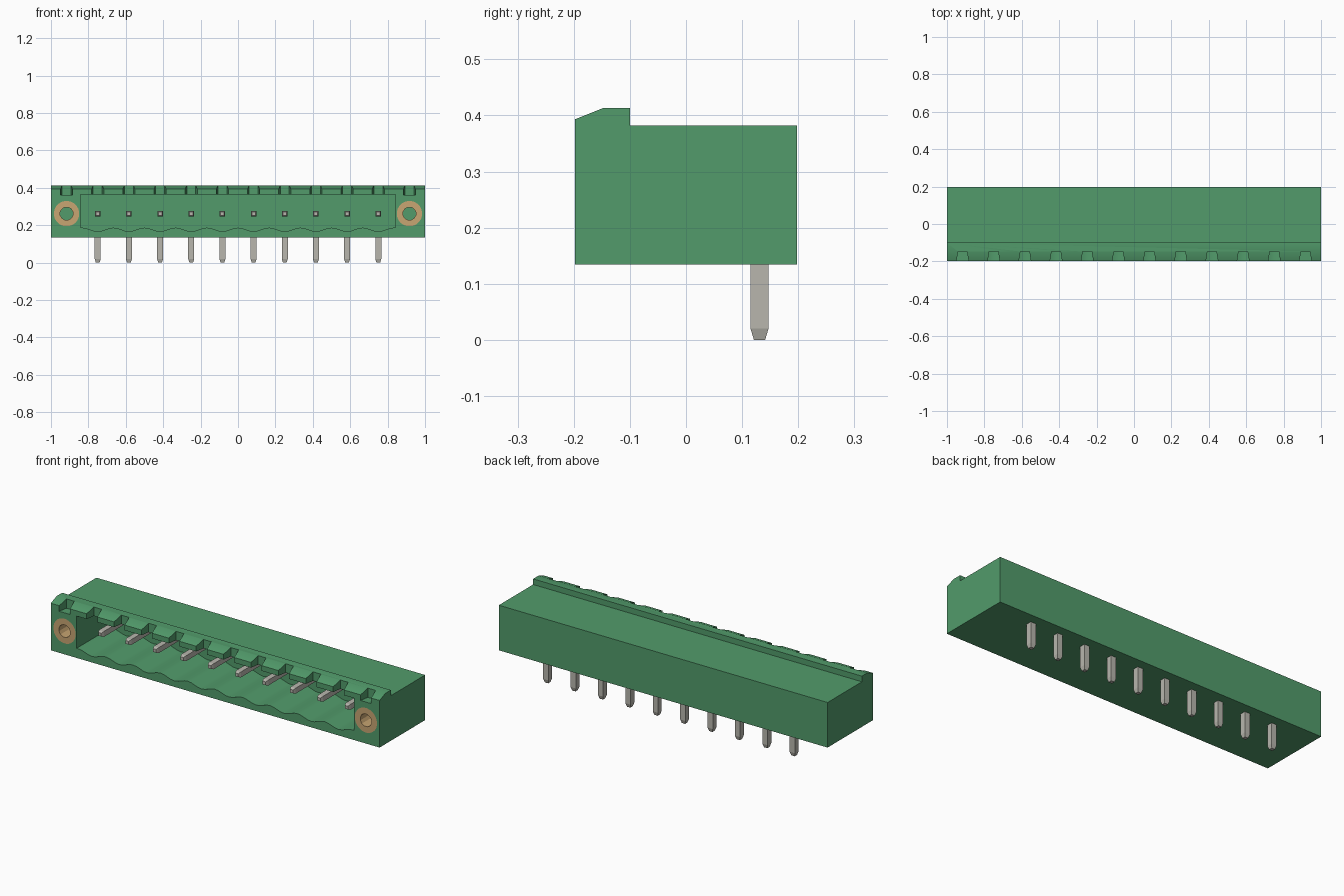
import bpy, bmesh, math
from mathutils import Vector

if "Cube" in bpy.data.objects:
    bpy.data.objects.remove(bpy.data.objects["Cube"], do_unlink=True)

PITCH = 1 / 6
PINS = [(i - 4.5) * PITCH for i in range(10)]
NOTCHES = [(i - 5.5) * PITCH for i in range(12)]
FRONT, BACK, BASE = -0.198, 0.198, 0.134
PIN_Z, LEG_Y = 0.262, 0.131


def material(name, rgb):
    m = bpy.data.materials.new(name)
    m.use_nodes = True
    m.diffuse_color = (*rgb, 1)
    m.node_tree.nodes["Principled BSDF"].inputs["Base Color"].default_value = (*rgb, 1)
    return m


GREEN = material("green plastic", (0.084, 0.33, 0.147))
METAL = material("tin metal", (0.48, 0.47, 0.42))
BRASS = material("brass", (0.58, 0.38, 0.17))


def loft(name, sections, mat):
    """Skin matching closed outlines and cap both ends."""
    bm = bmesh.new()
    rings = [[bm.verts.new(p) for p in s] for s in sections]
    n = len(rings[0])
    for a, b in zip(rings, rings[1:]):
        for i in range(n):
            j = (i + 1) % n
            bm.faces.new((a[i], a[j], b[j], b[i]))
    bm.faces.new(rings[0])
    bm.faces.new(rings[-1])
    bmesh.ops.recalc_face_normals(bm, faces=bm.faces)
    me = bpy.data.meshes.new(name)
    bm.to_mesh(me)
    bm.free()
    me.materials.append(mat)
    ob = bpy.data.objects.new(name, me)
    bpy.context.collection.objects.link(ob)
    return ob


def cut(target, cutter):
    """Subtract the cutter, then discard it."""
    mod = target.modifiers.new("cut", "BOOLEAN")
    mod.operation, mod.solver, mod.object = "DIFFERENCE", "EXACT", cutter
    bpy.context.view_layer.objects.active = target
    bpy.ops.object.modifier_apply(modifier=mod.name)
    bpy.data.objects.remove(cutter, do_unlink=True)


def circle(x, y, radius, sides):
    return [(x + radius * math.cos(math.tau * (i + 0.5) / sides), y,
             PIN_Z + radius * math.sin(math.tau * (i + 0.5) / sides)) for i in range(sides)]


def square(centre, half, u, v):
    return [Vector(centre) + half * (a * Vector(u) + b * Vector(v))
            for a, b in ((-1, -1), (1, -1), (1, 1), (-1, 1))]


# Housing with a raised, sloped front lip
profile = [(FRONT, BASE), (BACK, BASE), (BACK, 0.382), (-0.1, 0.382),
           (-0.1, 0.413), (-0.148, 0.413), (FRONT, 0.393)]
housing = loft("housing", [[(x, y, z) for y, z in profile] for x in (-1, 1)], GREEN)

# Socket cavity with a scalloped floor
steps = 80
floor = [(-0.843, 0.187)]
for i in range(steps + 1):
    x = (i / steps - 0.5) * 10 * PITCH
    floor.append((x, 0.177 + 0.01 * math.cos(math.tau * x / PITCH)))
floor += [(0.843, 0.187), (0.843, 0.364), (-0.843, 0.364)]
cut(housing, loft("cavity_cutter", [[(x, y, z) for x, z in floor] for y in (-0.3, 0.1)], GREEN))

# Tapered coding notches in the lip
for x in NOTCHES:
    plan = [(x - 0.034, FRONT - 0.01), (x + 0.034, FRONT - 0.01),
            (x + 0.024, -0.147), (x - 0.024, -0.147)]
    cut(housing, loft("notch_cutter", [[(a, b, z) for a, b in plan] for z in (0.362, 0.5)], GREEN))

# Threaded flange inserts at both ends
for side, label in ((-1, "right"), (1, "left")):
    x = side * 5.5 * PITCH
    cut(housing, loft("bore_cutter", [circle(x, y, 0.068, 24) for y in (-0.3, -0.05)], GREEN))
    insert = loft(label + "_insert", [circle(x, y, 0.068, 24) for y in (FRONT, -0.045)], BRASS)
    cut(insert, loft("hole_cutter", [circle(x, y, 0.035, 12) for y in (-0.3, -0.02)], BRASS))

# Contact pins and solder legs
for i, x in enumerate(PINS, 1):
    loft(f"contact_pin_{i}",
         [square((x, y, PIN_Z), h, (1, 0, 0), (0, 0, 1))
          for y, h in ((-0.13, 0.009), (-0.115, 0.015), (LEG_Y, 0.015))], METAL)
    loft(f"solder_leg_{i}",
         [square((x, LEG_Y, z), h, (1, 0, 0), (0, 1, 0))
          for z, h in ((0, 0.01), (0.02, 0.016), (PIN_Z, 0.016))], METAL)

# Crisp edges on the housing, soft scallops
bpy.ops.object.select_all(action="DESELECT")
housing.select_set(True)
bpy.context.view_layer.objects.active = housing
bpy.ops.object.shade_smooth_by_angle(angle=math.radians(25))
